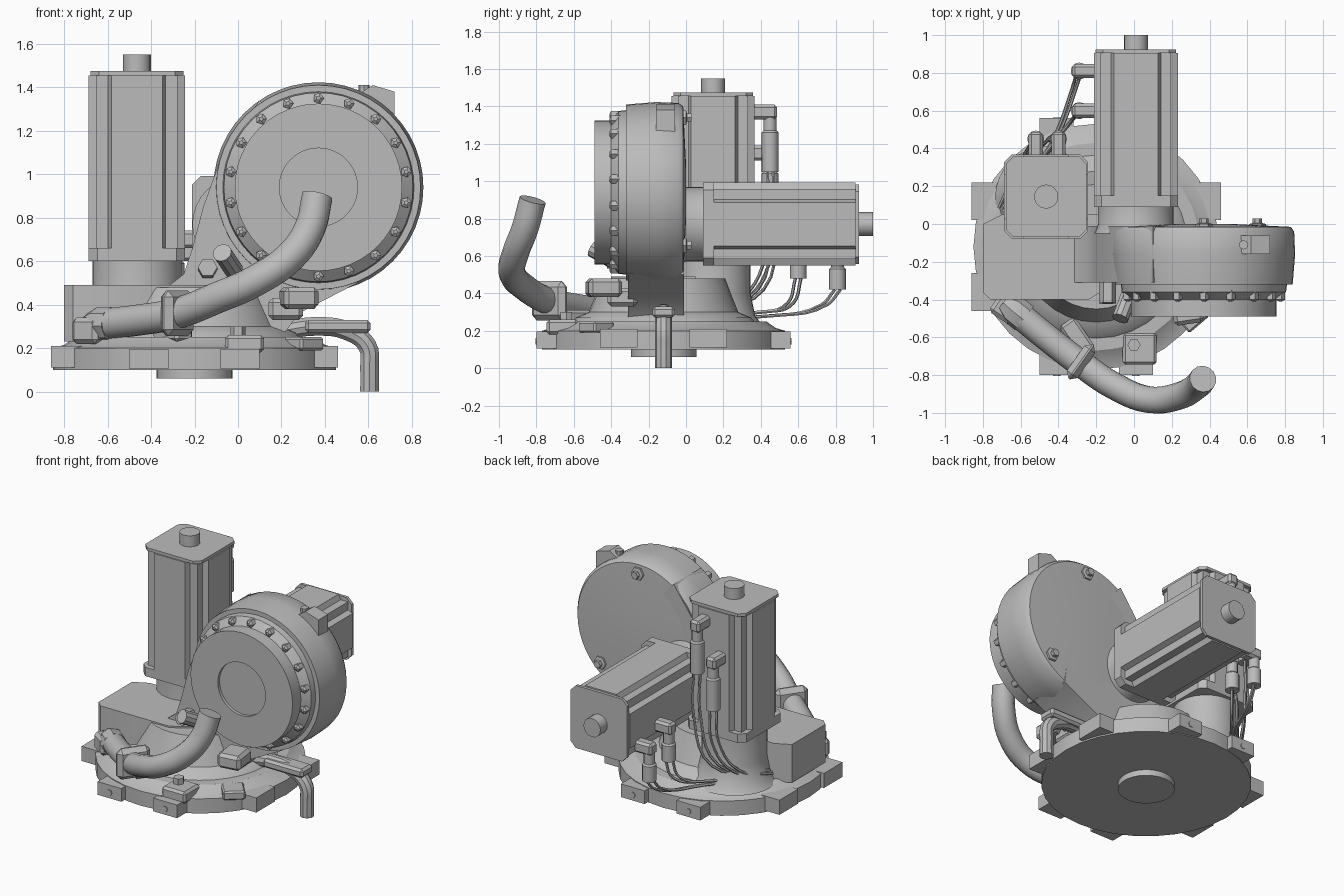
import bpy, bmesh
from math import pi, cos, sin, atan2
from mathutils import Matrix, Vector

cube = bpy.data.objects.get("Cube")
if cube:
    bpy.data.objects.remove(cube)

GREY = (0.5, 0.5, 0.5, 1)
mat = bpy.data.materials.new("machine grey")
mat.use_nodes = True
mat.diffuse_color = GREY
mat.node_tree.nodes["Principled BSDF"].inputs["Base Color"].default_value = GREY
made = []


def register(ob):
    ob.data.materials.clear()
    ob.data.materials.append(mat)
    made.append(ob)
    return ob


def finish(name, bm):
    bmesh.ops.recalc_face_normals(bm, faces=bm.faces[:])
    me = bpy.data.meshes.new(name)
    bm.to_mesh(me)
    bm.free()
    ob = bpy.data.objects.new(name, me)
    bpy.context.collection.objects.link(ob)
    return register(ob)


def aim(direction, origin):
    """Matrix that turns local z to a direction and moves to an origin."""
    turn = Vector((0, 0, 1)).rotation_difference(Vector(direction))
    return Matrix.Translation(origin) @ turn.to_matrix().to_4x4()


def box(name, centre, size, bevel=0, turn=0):
    bm = bmesh.new()
    bmesh.ops.create_cube(bm, size=1, matrix=Matrix.Diagonal((*size, 1)))
    if bevel:
        bmesh.ops.bevel(bm, geom=bm.edges[:], offset=bevel, segments=1, affect='EDGES')
    bm.transform(Matrix.Translation(centre) @ Matrix.Rotation(turn, 4, 'Z'))
    return finish(name, bm)


def lathe(name, origin, direction, profile, sides=32):
    """Closed solid of revolution from (radius, height) pairs."""
    bm = bmesh.new()
    rings = [[bm.verts.new((r * cos(2 * pi * i / sides), r * sin(2 * pi * i / sides), h))
              for i in range(sides)] for r, h in profile]
    for a, b in zip(rings, rings[1:]):
        for i in range(sides):
            j = (i + 1) % sides
            bm.faces.new((a[i], a[j], b[j], b[i]))
    bm.faces.new(rings[0])
    bm.faces.new(rings[-1])
    bm.transform(aim(direction, origin))
    return finish(name, bm)


def prism(name, points, depth, matrix):
    """Outline in local x-y pushed along local z."""
    bm = bmesh.new()
    face = bm.faces.new([bm.verts.new((x, y, 0)) for x, y in points])
    out = bmesh.ops.extrude_face_region(bm, geom=[face])
    bmesh.ops.translate(bm, vec=(0, 0, depth),
                        verts=[v for v in out["geom"] if isinstance(v, bmesh.types.BMVert)])
    bm.transform(matrix)
    return finish(name, bm)


def tube(name, points, radius, detail=4):
    cu = bpy.data.curves.new(name, 'CURVE')
    cu.dimensions = '3D'
    cu.bevel_depth, cu.bevel_resolution = radius, detail
    cu.use_fill_caps, cu.resolution_u = True, 5
    sp = cu.splines.new('BEZIER')
    sp.bezier_points.add(len(points) - 1)
    for bp, p in zip(sp.bezier_points, points):
        bp.co = p
        bp.handle_left_type = bp.handle_right_type = 'AUTO'
    ob = bpy.data.objects.new(name, cu)
    bpy.context.collection.objects.link(ob)
    bpy.ops.object.select_all(action='DESELECT')
    ob.select_set(True)
    bpy.context.view_layer.objects.active = ob
    bpy.ops.object.convert(target='MESH')
    return register(bpy.context.view_layer.objects.active)


# Base plate, spigot below and mounting lugs around the rim
CX, CY = -0.2, -0.12
lathe("base_plate", (CX, CY, 0), (0, 0, 1),
      [(0.175, 0.06), (0.175, 0.1), (0.65, 0.1), (0.65, 0.2), (0.6, 0.215), (0.55, 0.25)])
for sx in (-1, 1):
    for sy in (-1, 1):
        box("base_lug", (CX + sx * 0.21, CY + sy * 0.6, 0.15), (0.18, 0.16, 0.09))
        box("base_lug", (CX + sx * 0.59, CY + sy * 0.24, 0.16), (0.14, 0.2, 0.1))
        lathe("lug_bolt", (CX + sx * 0.21, CY + sy * 0.67, 0.145), (0, sy, 0),
              [(0.02, 0), (0.02, 0.015)], 6)

# Turning column, side box and motor pedestal
lathe("turntable", (CX, CY, 0), (0, 0, 1),
      [(0.5, 0.23), (0.47, 0.27), (0.4, 0.3), (0.36, 0.4), (0.33, 0.48)])
prism("gear_case", [(-0.8, -0.36), (-0.76, -0.4), (-0.24, -0.4), (-0.08, -0.3), (-0.1, 0.05),
                    (-0.7, 0.05), (-0.8, 0)], 0.26, Matrix.Translation((0, 0, 0.23)))
lathe("motor_pedestal", (-0.465, 0.14, 0), (0, 0, 1),
      [(0.27, 0.23), (0.23, 0.28), (0.205, 0.4), (0.205, 0.61)])

# Shoulder housing: drum, bolted cover and web down to the column
SX, SZ = 0.37, 0.94
lathe("shoulder_drum", (SX, 0, SZ), (0, -1, 0),
      [(0.15, 0.0), (0.46, 0.015), (0.478, 0.04), (0.483, 0.16), (0.47, 0.32), (0.44, 0.32),
       (0.435, 0.36), (0.385, 0.4), (0.385, 0.49), (0.18, 0.49), (0.18, 0.47)], 48)
web = [(0.1, 1.34), (-0.07, 1.1), (-0.16, 0.85), (-0.21, 0.66), (-0.25, 0.54), (-0.34, 0.47),
       (-0.34, 0.25), (0.2, 0.25), (0.28, 0.36), (0.55, 0.5), (0.5, 0.9)]
prism("shoulder_web", web, 0.3, Matrix.Translation((0, -0.01, 0)) @ Matrix.Rotation(pi / 2, 4, 'X'))
for i in range(18):
    a = 2 * pi * i / 18 + pi / 2
    lathe("cover_bolt", (SX + 0.41 * cos(a), -0.34, SZ + 0.41 * sin(a)), (0, -1, 0),
          [(0.026, 0), (0.026, 0.06), (0.01, 0.07)], 5)
for a in (pi / 2, pi * 1.2, -pi / 4):
    lathe("rear_bolt", (SX + 0.4 * cos(a), -0.03, SZ + 0.4 * sin(a)), (0, 1, 0),
          [(0.045, 0), (0.045, 0.03), (0.025, 0.035), (0.025, 0.06)], 6)
prism("lifting_lug", [(0.45, 1.3), (0.62, 1.41), (0.72, 1.38), (0.72, 1.2)], 0.1,
      Matrix.Translation((0, -0.06, 0)) @ Matrix.Rotation(pi / 2, 4, 'X'))
lathe("lifting_lug_bolt", (0.58, -0.11, 1.36), (0, 0, 1), [(0.025, 0), (0.025, 0.05)], 8)


# Servo motors: grooved body, flange plate, end cap and knob
def motor(name, origin, direction, length):
    m = aim(direction, origin)
    h, n, d = 0.222, 0.075, 0.035
    quarter = [(h - d, h - n - 0.015), (h - d, h - d), (h - n - 0.015, h - d), (h - n - 0.03, h)]
    corner = [(h, h - n - 0.03)] + quarter
    outline = []
    for k in range(4):
        c, s = round(cos(k * pi / 2)), round(sin(k * pi / 2))
        outline += [(x * c - y * s, x * s + y * c) for x, y in corner]
    prism(name + "_body", outline, length - 0.02, m)
    e = h - 0.04
    plate = [(h, -e), (h, e), (e, h), (-e, h), (-h, e), (-h, -e), (-e, -h), (e, -h)]
    prism(name + "_flange", plate, 0.06, m)
    prism(name + "_rear_plate", [(x * 0.96, y * 0.96) for x, y in plate], 0.02,
          m @ Matrix.Translation((0, 0, length - 0.02)))
    lathe(name + "_knob", m @ Vector((0, 0, length)), direction, [(0.064, 0), (0.064, 0.075)], 16)


motor("upright_motor", (-0.465, 0.145, 0.6), (0, 0, 1), 0.875)
motor("rear_motor", (0.01, 0.09, 0.77), (0, 1, 0), 0.835)
lathe("rear_motor_adapter", (0.01, -0.05, 0.77), (0, 1, 0), [(0.22, 0), (0.2, 0.05), (0.2, 0.15)])


# Elbow connectors with thin cables gathered at the side box
def connector(base, out, drop, cable):
    b, o = Vector(base), Vector(out)
    tip = b + o * 0.09
    size = [0.075 + abs(c) * 0.06 for c in o]
    size[2] = 0.08
    box("connector_head", b + o * 0.06, size, 0.015)
    lathe("connector_plug", tip, (0, 0, -1),
          [(0.035, -0.02), (0.035, 0.1), (0.045, 0.11), (0.045, drop)], 12)
    end = tip - Vector((0, 0, drop))
    for k in (-1, 1):
        shift = Vector((0.015 * k, 0.015 * k, 0))
        tube("cable", [end + shift] + [Vector(p) + shift for p in cable], 0.009, 1)


connector((-0.40, 0.36, 1.37), (0, 1, 0), 0.32,
          [(-0.40, 0.46, 0.8), (-0.5, 0.4, 0.42), (-0.68, 0.1, 0.32)])
connector((-0.52, 0.36, 1.15), (0, 1, 0), 0.32,
          [(-0.53, 0.44, 0.6), (-0.6, 0.32, 0.38), (-0.7, 0.1, 0.3)])
connector((-0.2, 0.81, 0.64), (-1, 0, 0), 0.22,
          [(-0.31, 0.74, 0.34), (-0.42, 0.45, 0.28), (-0.65, 0.1, 0.28)])
connector((-0.2, 0.6, 0.7), (-1, 0, 0), 0.22,
          [(-0.32, 0.56, 0.35), (-0.45, 0.4, 0.3), (-0.68, 0.08, 0.3)])

# Thick front hose with its clamp and end fitting
tube("front_hose", [(-0.62, -0.47, 0.31), (-0.45, -0.61, 0.33), (-0.28, -0.74, 0.36),
                    (-0.1, -0.86, 0.43), (0.08, -0.93, 0.51), (0.24, -0.91, 0.62),
                    (0.33, -0.86, 0.75), (0.365, -0.82, 0.9)], 0.072, 5)
clamp = box("hose_clamp", (-0.28, -0.73, 0.36), (0.07, 0.22, 0.21), 0.03, atan2(-0.12, 0.17))
lathe("hose_fitting", (-0.58, -0.5, 0.31), (-0.75, 0.6, 0), [(0.08, 0), (0.08, 0.08), (0.05, 0.14)], 8)
box("hose_fitting_block", (-0.68, -0.45, 0.28), (0.14, 0.12, 0.12), 0.02, -0.6)
box("clamp_support", (-0.3, -0.6, 0.27), (0.1, 0.2, 0.08), 0.015, 0.6)

# Side pipe turned down past the base
tube("side_pipe", [(0.2, -0.12, 0.28), (0.36, -0.12, 0.3), (0.5, -0.12, 0.28),
                   (0.595, -0.12, 0.21), (0.605, -0.12, 0.1), (0.605, -0.12, 0)], 0.045, 3)
box("side_pipe_cover", (0.46, -0.12, 0.3), (0.3, 0.12, 0.06), 0.015)

# Small stops and brackets at the front
box("front_stop", (0.03, -0.66, 0.22), (0.18, 0.17, 0.08), 0.015)
lathe("front_stop_bolt", (0.0, -0.64, 0.24), (0, 0, 1), [(0.035, 0), (0.035, 0.06)], 6)
box("web_bracket", (0.28, -0.44, 0.43), (0.16, 0.18, 0.1), 0.02, 0.15)
box("web_bracket_arm", (0.22, -0.34, 0.38), (0.16, 0.16, 0.1), 0.02)
lathe("grease_cap", (-0.02, -0.36, 0.56), (-0.3, -0.8, 0.45), [(0.045, 0), (0.045, 0.17)], 10)
lathe("web_bolt", (-0.14, -0.3, 0.56), (0, -1, 0.1), [(0.045, 0), (0.045, 0.12)], 6)
box("side_stop", (0.3, -0.48, 0.22), (0.14, 0.14, 0.06), 0.01, 0.7)

# Smooth rounded walls, keep hard edges
bpy.ops.object.select_all(action='DESELECT')
for ob in made:
    ob.select_set(True)
bpy.context.view_layer.objects.active = made[0]
bpy.ops.object.shade_smooth_by_angle(angle=0.6)
